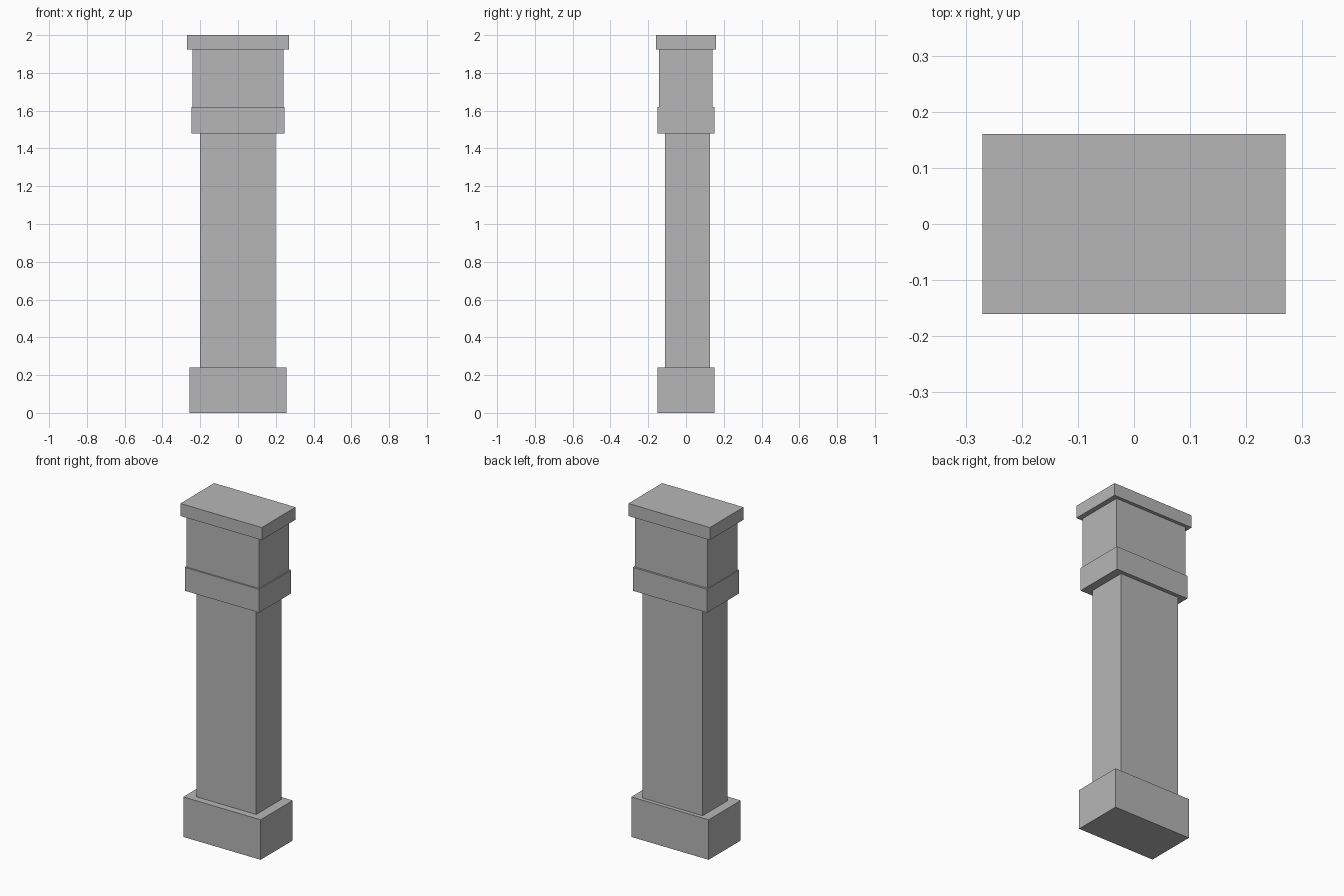
import bpy

if "Cube" in bpy.data.objects:
    bpy.data.objects.remove(bpy.data.objects["Cube"])

stone = bpy.data.materials.new("grey_stone")
stone.diffuse_color = (0.47, 0.47, 0.47, 1)
stone.use_nodes = True
stone.node_tree.nodes["Principled BSDF"].inputs["Base Color"].default_value = stone.diffuse_color


def block(name, x, y, z):
    """Box spanning the given (min, max) range on each axis."""
    spans = (x, y, z)
    bpy.ops.mesh.primitive_cube_add(size=1, location=[(a + b) / 2 for a, b in spans])
    ob = bpy.context.object
    ob.name = name
    ob.scale = [b - a for a, b in spans]
    bpy.ops.object.transform_apply(location=False, rotation=False, scale=True)
    ob.data.materials.append(stone)
    return ob


# Pillar parts from the ground up
block("base", (-0.257, 0.257), (-0.152, 0.152), (0, 0.24))
block("shaft", (-0.2, 0.198), (-0.11, 0.128), (0.24, 1.48))
block("collar", (-0.247, 0.247), (-0.152, 0.152), (1.48, 1.62))
block("upper_block", (-0.242, 0.24), (-0.143, 0.14), (1.62, 1.925))
block("cap", (-0.27, 0.27), (-0.16, 0.16), (1.925, 2.0))
